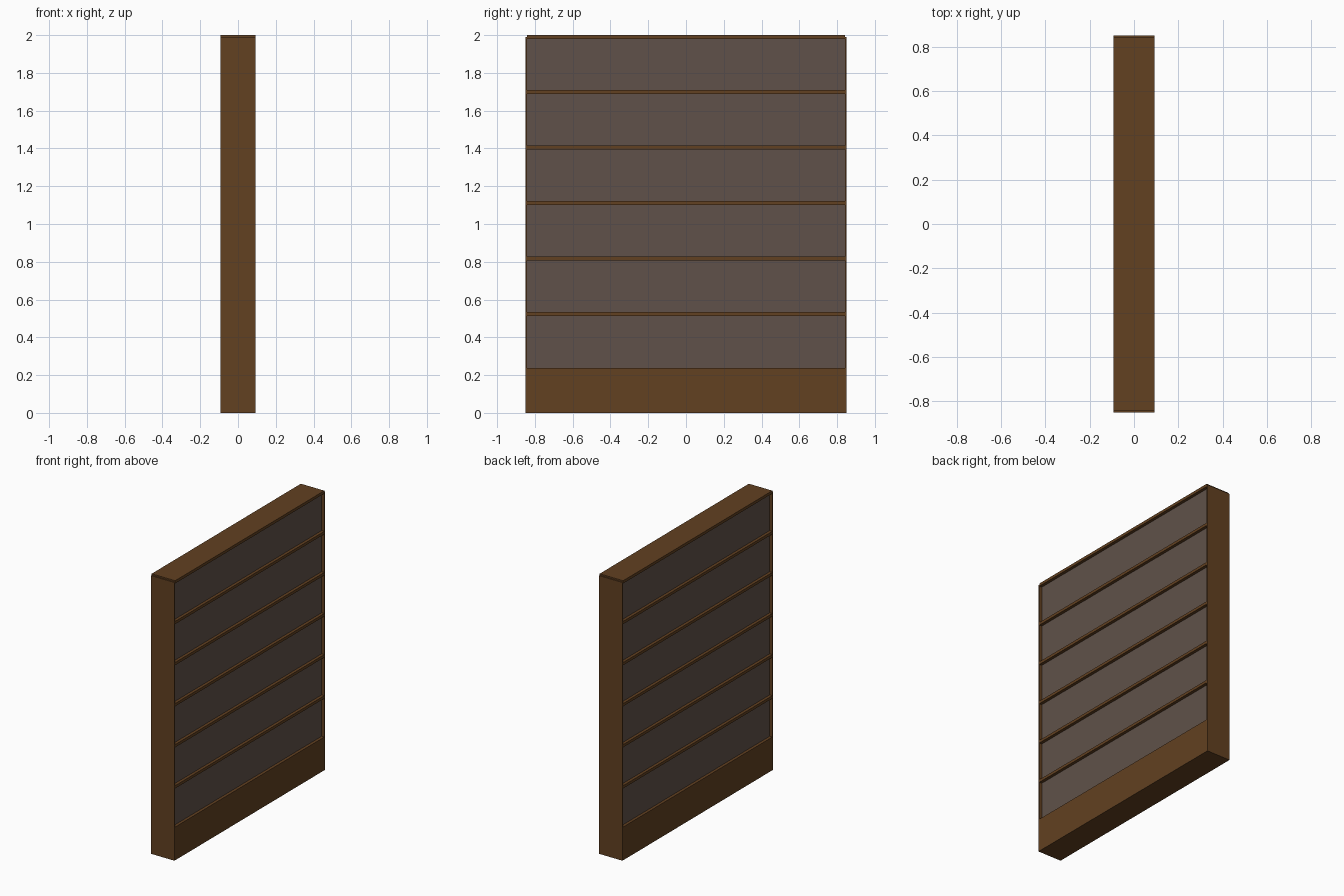
import bpy
import bmesh
from mathutils import Matrix

if "Cube" in bpy.data.objects:
    bpy.data.objects.remove(bpy.data.objects["Cube"])

HALF_X, HALF_Y = 0.093, 0.851   # outer half sizes
SIDE = 0.008                    # side board thickness
RECESS = 0.021                  # depth of the bays
BASE_TOP = 0.238
PITCH, SHELF = 0.2938, 0.020    # shelf spacing and thickness
BAYS = 6


def material(name, color):
    m = bpy.data.materials.new(name)
    m.diffuse_color = (*color, 1)
    m.use_nodes = True
    m.node_tree.nodes["Principled BSDF"].inputs["Base Color"].default_value = m.diffuse_color
    return m


wood = material("brown wood", (0.122, 0.052, 0.015))
backing = material("grey brown backing", (0.117, 0.083, 0.067))


def box(name, lo, hi, mat):
    """Box between two opposite corners."""
    bm = bmesh.new()
    size = [b - a for a, b in zip(lo, hi)]
    mid = [(a + b) / 2 for a, b in zip(lo, hi)]
    bmesh.ops.create_cube(bm, size=1, matrix=Matrix.Translation(mid) @ Matrix.Diagonal((*size, 1)))
    mesh = bpy.data.meshes.new(name)
    bm.to_mesh(mesh)
    bm.free()
    mesh.materials.append(mat)
    obj = bpy.data.objects.new(name, mesh)
    bpy.context.collection.objects.link(obj)
    return obj


inner_y = HALF_Y - SIDE

# Plinth between the side boards
box("plinth", (-HALF_X, -inner_y, 0), (HALF_X, inner_y, BASE_TOP), wood)

# Tall thin boards closing both ends, slightly below the top board
for label, s in (("front", -1), ("back", 1)):
    ys = sorted((s * inner_y, s * HALF_Y))
    box(label + "_side_board", (-HALF_X, ys[0], 0), (HALF_X, ys[1], 1.99), wood)

# Backing panel and shelf of each bay; the last shelf is the top board
core_x = HALF_X - RECESS
for i in range(BAYS):
    bottom = BASE_TOP + i * PITCH
    top = 2.0 if i == BAYS - 1 else bottom + PITCH + 0.002
    under = top - SHELF
    floor = BASE_TOP if i == 0 else bottom + 0.002
    box(f"backing_panel_{i + 1}", (-core_x, -inner_y, floor), (core_x, inner_y, under), backing)
    name = "top_board" if i == BAYS - 1 else f"shelf_{i + 1}"
    box(name, (-HALF_X, -inner_y, under), (HALF_X, inner_y, top), wood)
